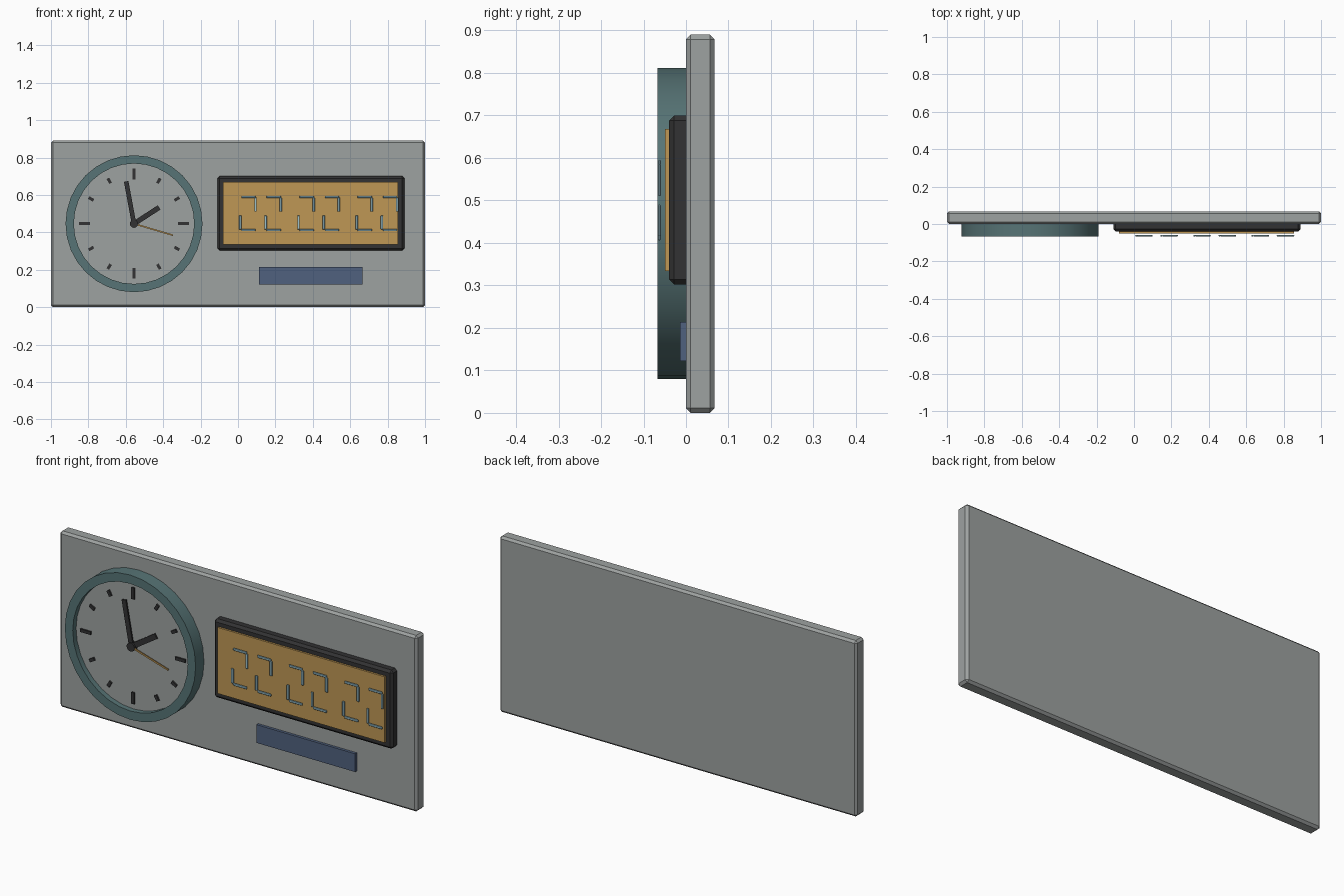
import bpy, bmesh
from math import sin, cos, pi, radians
from mathutils import Matrix, Vector

cube = bpy.data.objects.get("Cube")
if cube:
    bpy.data.objects.remove(cube, do_unlink=True)


def material(name, color):
    mat = bpy.data.materials.new(name)
    mat.use_nodes = True
    rgba = (*color, 1)
    mat.diffuse_color = rgba
    shader = next(n for n in mat.node_tree.nodes if n.type == 'BSDF_PRINCIPLED')
    shader.inputs["Base Color"].default_value = rgba
    return mat


grey = material("panel grey", (.34, .36, .355))
teal = material("ring teal", (.095, .175, .18))
black = material("soft black", (.032, .032, .033))
amber = material("amber", (.52, .31, .09))
blue = material("slate blue", (.08, .12, .21))
pale = material("pale blue", (.33, .55, .63))


def finish(name, bm, mat, smooth=False):
    bmesh.ops.recalc_face_normals(bm, faces=bm.faces)
    mesh = bpy.data.meshes.new(name)
    bm.to_mesh(mesh)
    bm.free()
    mesh.materials.append(mat)
    obj = bpy.data.objects.new(name, mesh)
    bpy.context.collection.objects.link(obj)
    if smooth:
        bpy.ops.object.select_all(action='DESELECT')
        obj.select_set(True)
        bpy.context.view_layer.objects.active = obj
        bpy.ops.object.shade_smooth_by_angle(angle=radians(30))
    return obj


def box(name, xs, ys, zs, mat, bevel=0):
    """Box between the given limits, optionally with chamfered edges."""
    bm = bmesh.new()
    bmesh.ops.create_cube(bm, size=1)
    spans = (xs, ys, zs)
    for v in bm.verts:
        v.co = Vector([lo + (c + .5) * (hi - lo) for c, (lo, hi) in zip(v.co, spans)])
    if bevel:
        bmesh.ops.bevel(bm, geom=bm.edges[:], offset=bevel, segments=1, affect='EDGES')
    return finish(name, bm, mat)


def dial_bar(name, angle, start, end, width, ys, mat):
    """Bar on the dial, pointing clockwise from twelve by angle."""
    obj = box(name, (-width / 2, width / 2), ys, (start, end), mat)
    obj.data.transform(Matrix.Translation(CENTRE) @ Matrix.Rotation(angle, 4, 'Y'))
    return obj


def lathe(name, profile, mat, sides, closed=False):
    """Revolve (radius, y) points about the dial axis."""
    bm = bmesh.new()
    rings = []
    for r, y in profile:
        ring = []
        for i in range(sides):
            a = 2 * pi * i / sides
            ring.append(bm.verts.new(CENTRE + Vector((r * sin(a), y, r * cos(a)))))
        rings.append(ring)
    pairs = list(zip(rings, rings[1:]))
    if closed:
        pairs.append((rings[-1], rings[0]))
    else:
        bm.faces.new(rings[0])
        bm.faces.new(rings[-1])
    for a, b in pairs:
        for i in range(sides):
            j = (i + 1) % sides
            bm.faces.new((a[i], a[j], b[j], b[i]))
    return finish(name, bm, mat, True)


CENTRE = Vector((-.556, 0, .446))
FACE = -.04

# Backing panel
box("back_panel", (-1, 1), (0, .067), (0, .89), grey, .011)

# Analogue dial
lathe("dial_ring", [(.366, 0), (.366, -.067), (.322, -.067), (.322, 0)], teal, 32, True)
lathe("dial_face", [(.324, .002), (.324, FACE)], grey, 32)
for hour in range(12):
    half = .029 if hour % 3 == 0 else .015
    dial_bar(f"hour_mark_{hour}", hour * pi / 6, .265 - half, .265 + half, .016,
             (FACE - .008, FACE + .002), black)
dial_bar("hour_hand", radians(57), 0, .16, .027, (-.056, -.048), black)
dial_bar("minute_hand", radians(-10.5), 0, .23, .024, (-.06, -.052), black)
dial_bar("second_hand", radians(106.5), 0, .217, .008, (-.062, -.057), amber)
lathe("hand_hub", [(.022, FACE), (.022, -.065)], black, 16)

# Digital display
box("display_frame", (-.11, .89), (-.04, .012), (.302, .7), black, .012)
box("display_screen", (-.08, .855), (-.05, -.03), (.334, .668), amber)

# Display digits, each made of four raised segments
DEPTH = (-.066, -.059)
for n in range(6):
    left = .006 + .311 * (n // 2) + .135 * (n % 2)
    right = left + .094
    segments = {
        "top": ((left + .012, right - .006), (.583, .595)),
        "upper_right": ((right - .013, right), (.51, .585)),
        "lower_left": ((left, left + .013), (.415, .49)),
        "bottom": ((left + .012, right - .006), (.406, .418)),
    }
    for part, (xs, zs) in segments.items():
        box(f"digit_{n}_{part}", xs, DEPTH, zs, pale, .002)

# Name plate below the display
box("lower_plate", (.113, .665), (-.014, .005), (.122, .214), blue)
